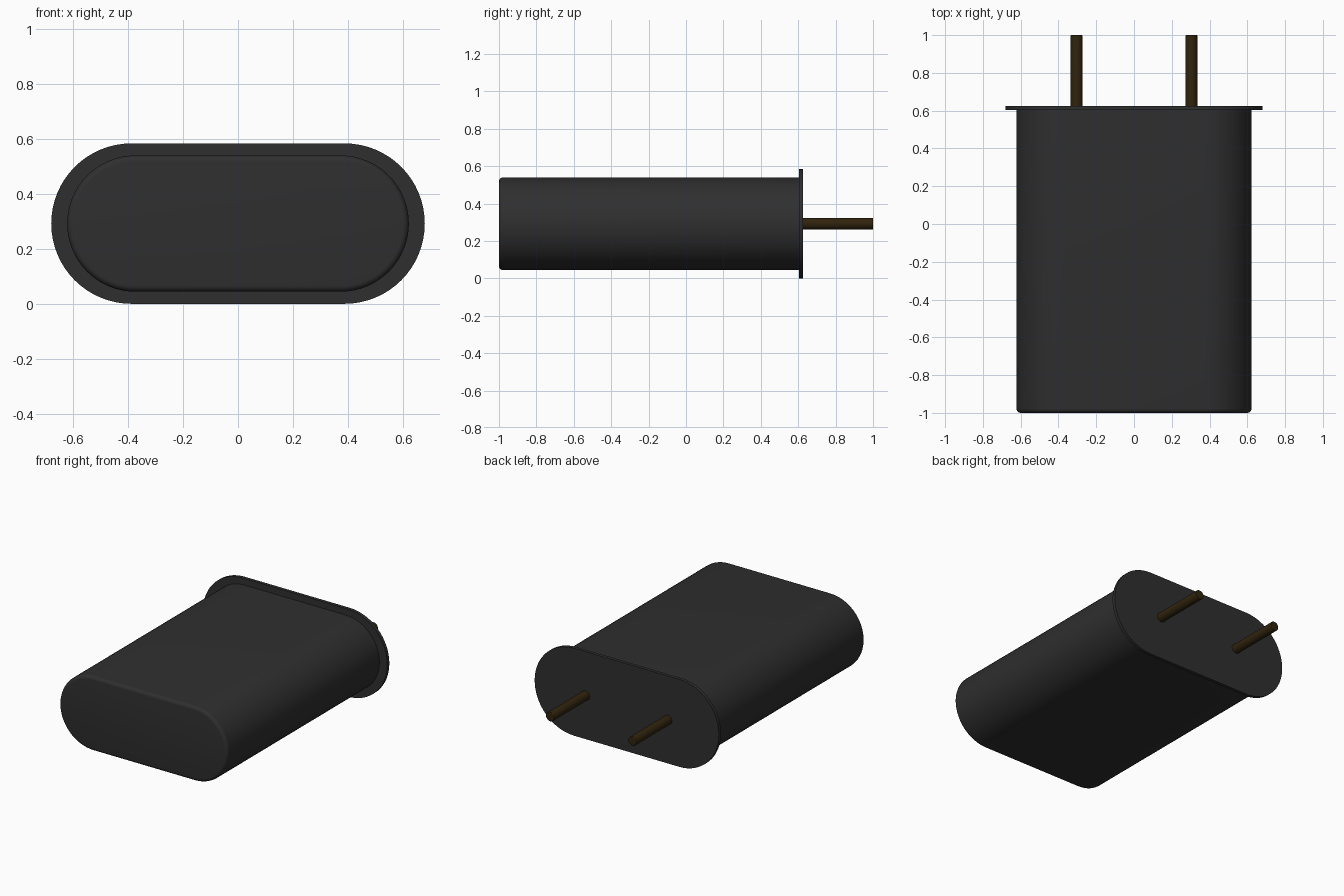
import bpy, bmesh, math
from mathutils import Vector

cube = bpy.data.objects.get("Cube")
if cube:
    bpy.data.objects.remove(cube, do_unlink=True)

MID_Z = 0.292


def material(name, rgb):
    mat = bpy.data.materials.new(name)
    mat.use_nodes = True
    mat.diffuse_color = (*rgb, 1)
    bsdf = mat.node_tree.nodes["Principled BSDF"]
    bsdf.inputs["Base Color"].default_value = (*rgb, 1)
    bsdf.inputs["Roughness"].default_value = 0.6
    return mat


def stadium(half_width, radius, steps=32):
    """Outline with straight top and bottom and round ends."""
    points = []
    for side in (1, -1):
        for i in range(steps + 1):
            a = -math.pi / 2 + math.pi * i / steps
            points.append((side * (half_width - radius + radius * math.cos(a)),
                           side * radius * math.sin(a)))
    return points


def circle(radius, steps=32):
    return [(radius * math.cos(math.tau * i / steps),
             radius * math.sin(math.tau * i / steps)) for i in range(steps)]


def extrude_part(name, outline, y0, y1, mat, x=0, bevel_y=None, bevel=0):
    """Extrude an outline along y, rounding the rim that lies at bevel_y."""
    bm = bmesh.new()
    face = bm.faces.new([bm.verts.new((x + px, y0, MID_Z + pz)) for px, pz in outline])
    grown = bmesh.ops.extrude_face_region(bm, geom=[face], use_keep_orig=True)
    verts = [v for v in grown["geom"] if isinstance(v, bmesh.types.BMVert)]
    bmesh.ops.translate(bm, verts=verts, vec=Vector((0, y1 - y0, 0)))
    bmesh.ops.recalc_face_normals(bm, faces=bm.faces)
    if bevel:
        rim = [e for e in bm.edges if all(abs(v.co.y - bevel_y) < 1e-5 for v in e.verts)]
        bmesh.ops.bevel(bm, geom=rim, offset=bevel, segments=5, profile=0.5,
                        affect='EDGES', clamp_overlap=True)
    mesh = bpy.data.meshes.new(name)
    bm.to_mesh(mesh)
    bm.free()
    mesh.materials.append(mat)
    obj = bpy.data.objects.new(name, mesh)
    bpy.context.collection.objects.link(obj)
    bpy.ops.object.select_all(action='DESELECT')
    obj.select_set(True)
    bpy.context.view_layer.objects.active = obj
    bpy.ops.object.shade_smooth_by_angle(angle=math.radians(35))
    return obj


casing = material("dark grey", (0.028, 0.028, 0.028))
metal = material("dark bronze", (0.03, 0.017, 0.004))

# Can with a softly rounded closed end
extrude_part("can", stadium(0.622, 0.248), -1.0, 0.61, casing, bevel_y=-1.0, bevel=0.022)

# Thin base flange
extrude_part("base_flange", stadium(0.68, 0.292), 0.603, 0.625, casing)

# Two lead pins
for name, x in (("left_pin", 0.304), ("right_pin", -0.304)):
    extrude_part(name, circle(0.031), 0.61, 1.0, metal, x=x, bevel_y=1.0, bevel=0.004)
